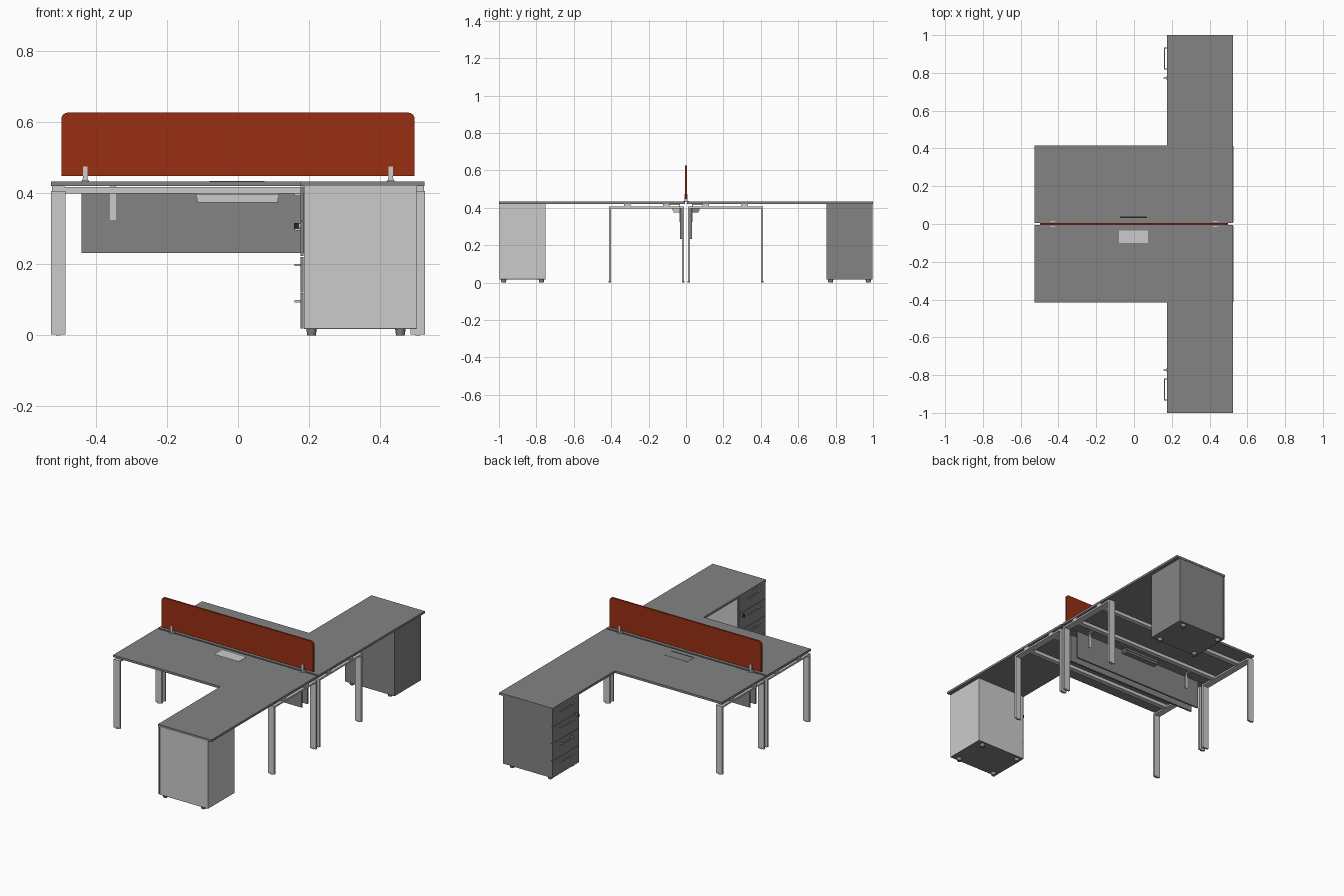
import bpy, bmesh, math
from mathutils import Matrix, Vector

if "Cube" in bpy.data.objects:
    bpy.data.objects.remove(bpy.data.objects["Cube"])


def finish(bm, name, mat=None):
    bmesh.ops.recalc_face_normals(bm, faces=bm.faces)
    me = bpy.data.meshes.new(name)
    bm.to_mesh(me)
    bm.free()
    ob = bpy.data.objects.new(name, me)
    bpy.context.collection.objects.link(ob)
    if mat:
        me.materials.append(mat)
    return ob


def boxes(name, ranges, s=1, mat=None):
    """One object from boxes (x0, x1, y0, y1, z0, z1); s mirrors in y."""
    bm = bmesh.new()
    for x0, x1, y0, y1, z0, z1 in ranges:
        m = (Matrix.Translation(((x0 + x1) / 2, s * (y0 + y1) / 2, (z0 + z1) / 2))
             @ Matrix.Diagonal((x1 - x0, y1 - y0, z1 - z0, 1)))
        bmesh.ops.create_cube(bm, size=1, matrix=m)
    return finish(bm, name, mat)


def extrude(name, pts, vec, mat=None):
    bm = bmesh.new()
    f = bm.faces.new([bm.verts.new(p) for p in pts])
    g = bmesh.ops.extrude_face_region(bm, geom=[f])
    bmesh.ops.translate(bm, vec=Vector(vec),
                        verts=[v for v in g["geom"] if isinstance(v, bmesh.types.BMVert)])
    return finish(bm, name, mat)


def cone(name, loc, r1, r2, depth, mat=None):
    bm = bmesh.new()
    bmesh.ops.create_cone(bm, cap_ends=True, segments=20, radius1=r1, radius2=r2,
                          depth=depth, matrix=Matrix.Translation(loc))
    ob = finish(bm, name, mat)
    for p in ob.data.polygons:
        p.use_smooth = len(p.vertices) == 4
    ob.data.set_sharp_from_angle(angle=math.radians(40))
    return ob


def material(name, rgb):
    m = bpy.data.materials.new(name)
    m.diffuse_color = (*rgb, 1)
    m.use_nodes = True
    m.node_tree.nodes["Principled BSDF"].inputs["Base Color"].default_value = m.diffuse_color
    return m


rust = material("rust_fabric", (0.32, 0.028, 0.006))
dark = material("dark_grey_board", (0.23, 0.23, 0.23))
black = material("black_plastic", (0.02, 0.02, 0.02))

for s, side in ((-1, "front"), (1, "back")):
    own = dark if s > 0 else None  # the back unit's carcass is darker

    # L-shaped worktop
    outline = [(-.527, .005), (.525, .005), (.525, 1), (.175, 1), (.175, .416), (-.527, .416)]
    extrude(side + "_worktop", [(x, s * y, .42) for x, y in outline], (0, 0, .013), dark)

    # end frames: two flat legs joined by a beam, spacers and glides
    for e, end in ((-1, "left"), (1, "right")):
        c = e * .506
        boxes(f"{side}_{end}_leg_frame", [
            (c - .02, c + .02, .402, .413, .003, .407),
            (c - .02, c + .02, .010, .021, .003, .407),
            (c - .02, c + .02, .021, .402, .397, .407)], s)
        boxes(f"{side}_{end}_leg_glides", [
            (c - .007, c + .007, y - .007, y + .007, 0, .009) for y in (.4075, .0155)], s)
        boxes(f"{side}_{end}_beam_spacers", [
            (c - .017, c + .017, y - .017, y + .017, .407, .42) for y in (.105, .315)], s)

    # rails under the worktop
    boxes(side + "_rails", [(-.488, .488, y - .014, y + .014, .399, .418)
                            for y in (.105, .315)], s)

    # modesty panel and its hangers
    boxes(side + "_modesty_panel", [(-.44, .44, .022, .032, .232, .40)], s, dark)
    hangers = []
    for c in (-.352, .352):
        hangers += [(c - .008, c + .008, .032, .036, .325, .418),
                    (c - .008, c + .008, .032, .09, .415, .42)]
    boxes(side + "_panel_hangers", hangers, s)

    # cable tray and desktop power flap
    boxes(side + "_cable_tray", [(-.118, .115, .034, .072, .386, .398),
                                 (-.118, .115, .034, .038, .375, .41),
                                 (-.115, .112, .038, .068, .374, .386)], s, own)
    boxes(side + "_power_flap", [(-.08, .075, .042 if s > 0 else .034, .10, .432, .4342)], s, own)
    if s > 0:
        boxes("back_flap_slot", [(-.075, .07, .033, .039, .432, .4338)], s, black)

    # drawer pedestal
    boxes(side + "_pedestal_body", [(.186, .502, .75, .998, .021, .42)], s, own)
    boxes(side + "_pedestal_base", [(.186, .502, .75, .998, .018, .021)], s, dark)
    levels = [.018, .12, .222, .322, .42]
    for i in range(4):
        z0, z1 = levels[i] + .001, levels[i + 1] - .001
        boxes(f"{side}_drawer_front_{i + 1}", [(.176, .185, .75, .998, z0, z1)], s, dark)
        h = z1 - .023
        boxes(f"{side}_drawer_handle_{i + 1}", [
            (.159, .164, .818, .934, h - .003, h + .003),
            (.164, .176, .818, .824, h - .003, h + .003),
            (.164, .176, .928, .934, h - .003, h + .003)], s)
    # key standing in the top drawer's lock
    boxes(side + "_drawer_key", [(.157, .170, .771, .775, .300, .317)], s, black)
    boxes(side + "_drawer_lock", [(.170, .177, .766, .780, .302, .315)], s)
    for x in (.207, .457):
        for y in (.773, .975):
            cone(f"{side}_pedestal_foot", (x, s * y, .0095), .012, .015, .019, dark)

# privacy screen with rounded top corners
pts = [(-.497, .448), (.497, .448)]
for cx, a0 in ((.479, 0), (-.479, 90)):
    pts += [(cx + .018 * math.cos(math.radians(a0 + t)),
             .609 + .018 * math.sin(math.radians(a0 + t))) for t in range(0, 91, 15)]
extrude("privacy_screen", [(x, -.005, z) for x, z in pts], (0, .01, 0), rust)

# screen clamps: flared foot and upright jaw plates
for c in (-.43, .43):
    prof = [(-.011, .43), (.011, .43), (.007, .442), (.007, .475), (-.007, .475), (-.007, .442)]
    for y in (-.009, .005):
        extrude("screen_clamp", [(c + x, y, z) for x, z in prof], (0, .004, 0))
    boxes("screen_clamp_base", [(c - .011, c + .011, -.016, .016, .43, .436),
                                (c - .006, c + .006, -.005, .005, .436, .448)])
